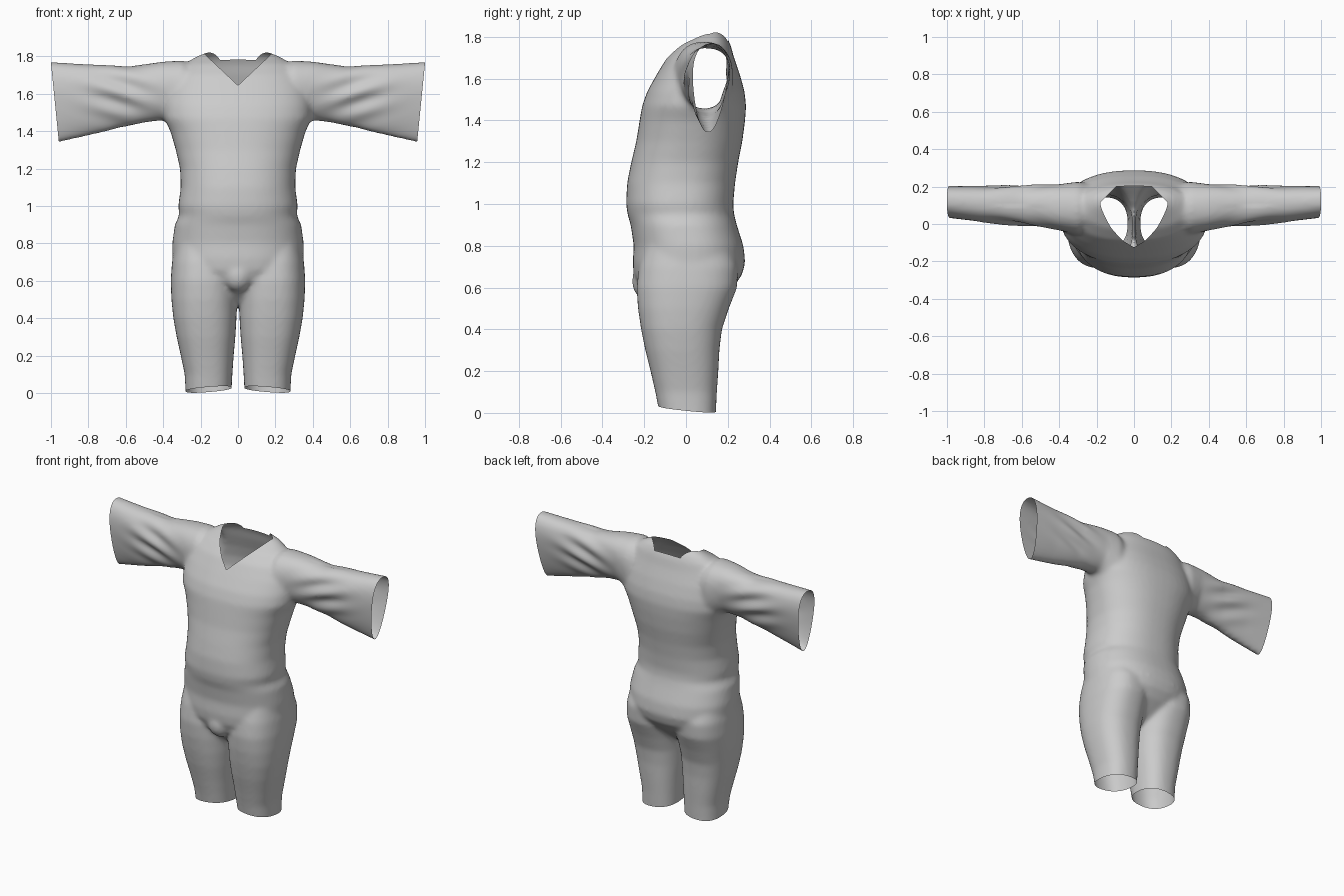
import bpy, bmesh, math
from mathutils import Vector

if "Cube" in bpy.data.objects:
    bpy.data.objects.remove(bpy.data.objects["Cube"])

SEG = 48
bm = bmesh.new()


def spow(v, p):
    return math.copysign(abs(v) ** p, v)


def loft(rings):
    """Skin a list of closed rings and cap both ends."""
    vs = [[bm.verts.new(p) for p in r] for r in rings]
    for a, b in zip(vs, vs[1:]):
        for i in range(SEG):
            j = (i + 1) % SEG
            bm.faces.new((a[i], a[j], b[j], b[i]))
    bm.faces.new(vs[0])
    bm.faces.new(vs[-1])


def flat_ring(z, x0, x1, y0, y1, n=2.3):
    """Horizontal superellipse ring filling a box."""
    out = []
    for i in range(SEG):
        t = math.tau * i / SEG
        out.append(((x0 + x1) / 2 + (x1 - x0) / 2 * spow(math.cos(t), 2 / n),
                    (y0 + y1) / 2 + (y1 - y0) / 2 * spow(math.sin(t), 2 / n), z))
    return out


def sleeve_ring(x, top, bottom, yc, ry, k):
    """Upright teardrop ring, narrowed toward the bottom by k."""
    out = []
    for i in range(SEG):
        t = math.tau * i / SEG
        s, c = spow(math.sin(t), 0.87), spow(math.cos(t), 0.87)
        width = k + (1 - k) * (0.5 + 0.5 * s)
        drop = (1 - k) * 0.03 * (0.5 - 0.5 * s)
        out.append((x, yc - drop + ry * c * width, (top + bottom) / 2 + (top - bottom) / 2 * s))
    return out


# torso: z, half width, front y, back y
torso = [(0.47, .06, -.10, .08), (0.53, .17, -.17, .15), (0.60, .29, -.225, .225),
         (0.66, .335, -.25, .268), (0.72, .35, -.255, .284), (0.80, .352, -.25, .275),
         (0.90, .338, -.265, .243), (0.95, .314, -.28, .23), (1.00, .32, -.287, .226),
         (1.10, .306, -.282, .235), (1.20, .31, -.262, .25), (1.30, .333, -.238, .27),
         (1.40, .362, -.222, .283), (1.47, .395, -.21, .288), (1.54, .395, -.185, .28),
         (1.62, .38, -.14, .258), (1.70, .34, -.092, .23), (1.76, .29, -.03, .214),
         (1.80, .22, .04, .195), (1.825, .16, .08, .17)]
loft([flat_ring(z, -w, w, a, b) for z, w, a, b in torso])

# right leg: z, inner x, outer x, front y, back y
leg = [(0.82, .05, .33, -.19, .20), (0.70, .012, .353, -.225, .25), (0.60, .004, .36, -.237, .245),
       (0.50, .005, .356, -.23, .205), (0.40, .008, .346, -.215, .172), (0.30, .014, .328, -.195, .16),
       (0.20, .023, .306, -.17, .155), (0.10, .03, .285, -.147, .148), (0.0, .035, .28, -.128, .143),
       (-.08, .036, .28, -.12, .143)]
loft([flat_ring(*r, n=2.4) for r in leg])

# right sleeve: x, top z, bottom z, centre y, half depth, taper
sleeve = [(0.10, 1.70, 1.42, .08, .10, 1), (0.30, 1.778, 1.40, .085, .15, .9),
          (0.40, 1.772, 1.458, .092, .135, .8), (0.50, 1.757, 1.448, .10, .128, .7),
          (0.60, 1.747, 1.425, .105, .122, .6), (0.80, 1.757, 1.376, .11, .12, .5),
          (1.00, 1.77, 1.33, .124, .107, .45), (1.08, 1.773, 1.31, .126, .104, .45)]
loft([sleeve_ring(*r) for r in sleeve])

# small front bulge at the crotch
loft([flat_ring(0.63 + 0.09 * s, -.08 * c, .08 * c, -.19 - .07 * c, -.19 + .07 * c, 2)
      for s, c in ((math.sin(a), math.cos(a)) for a in (-1.5, -1, -.5, 0, .5, 1, 1.5))])

# blend the volumes into one smooth skin
bmesh.ops.recalc_face_normals(bm, faces=bm.faces)
mesh = bpy.data.meshes.new("bodysuit")
bm.to_mesh(mesh)
bm.free()
suit = bpy.data.objects.new("bodysuit", mesh)
bpy.context.collection.objects.link(suit)
rm = suit.modifiers.new("blend", 'REMESH')
rm.mode = 'VOXEL'
rm.voxel_size = 0.012
sm = suit.modifiers.new("soften", 'SMOOTH')
sm.factor = 0.5
sm.iterations = 14
skin = bpy.data.meshes.new_from_object(suit.evaluated_get(bpy.context.evaluated_depsgraph_get()))
suit.modifiers.clear()
suit.data = skin

bm = bmesh.new()
bm.from_mesh(skin)

# diagonal cloth folds on the sleeve
bm.normal_update()
moves = []
for v in bm.verts:
    x, y, z = v.co
    if x > 0.38:
        fade = math.exp(-((x - .64) / .15) ** 2 - ((z - 1.6) / .13) ** 2)
        wave = math.sin((z - 0.45 * x) * 52 + 5 * x * x + (0 if y < .1 else 1.5))
        moves.append((v, v.normal * 0.011 * fade * wave))
for v, d in moves:
    v.co += d


def cut(point, normal, clear=True):
    bmesh.ops.bisect_plane(bm, geom=bm.verts[:] + bm.edges[:] + bm.faces[:], dist=1e-5,
                           plane_co=point, plane_no=normal, clear_outer=clear)


# halve, then open the cuff and the leg hem
cut((0, 0, 0), (-1, 0, 0))
cut((1.0, 0, 1.765), (1, 0, -.1))
cut((0.155, 0, 0.02), (-.08, -.1, -1))

# V neckline: remove what lies beyond all three planes
neck = [(Vector((0, 0, 1.645)), Vector((-.94, 0, 1))),
        (Vector((0, .2, 1.78)), Vector((0, -1, 1))),
        (Vector((.295, 0, 0)), Vector((-1, -1, 0)))]
for p, n in neck:
    cut(p, n, False)
gone = [f for f in bm.faces if all((f.calc_center_median() - p).dot(n) > 0 for p, n in neck)]
bmesh.ops.delete(bm, geom=gone, context='FACES')
for f in bm.faces:
    f.smooth = True
bm.to_mesh(skin)
bm.free()

# mirror to the left side
mi = suit.modifiers.new("mirror", 'MIRROR')
mi.use_clip = True
mi.merge_threshold = 0.001
